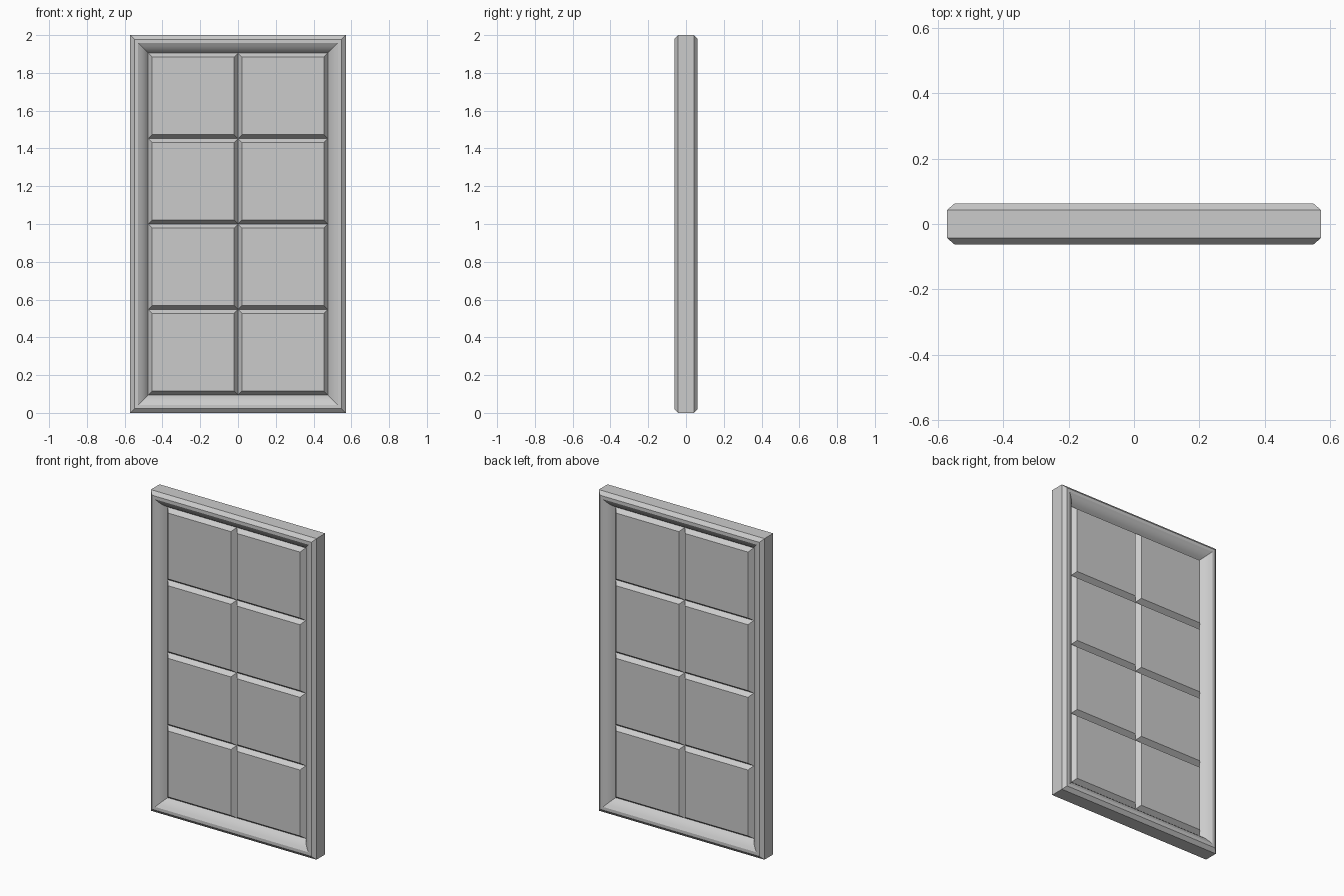
import bpy, bmesh, math

if "Cube" in bpy.data.objects:
    bpy.data.objects.remove(bpy.data.objects["Cube"])

W, H = 0.571, 2.0      # half width and height of the frame
RIM = 0.095            # width of the surround
INNER_Y = 0.012        # half depth where surround meets panes


def loft(name, x0, x1, z0, z1, profile, closed):
    """Sweep an (inset, y) profile round a rectangle with mitred corners."""
    bm = bmesh.new()
    rings = []
    for i, y in profile:
        rings.append([bm.verts.new((x, y, z)) for x, z in (
            (x0 + i, z0 + i), (x1 - i, z0 + i),
            (x1 - i, z1 - i), (x0 + i, z1 - i))])
    n = len(rings)
    for k in range(n if closed else n - 1):
        a, b = rings[k], rings[(k + 1) % n]
        for j in range(4):
            m = (j + 1) % 4
            bm.faces.new((a[j], a[m], b[m], b[j]))
    if not closed:
        bm.faces.new(rings[0])
        bm.faces.new(rings[-1])
    bmesh.ops.recalc_face_normals(bm, faces=bm.faces)
    mesh = bpy.data.meshes.new(name)
    bm.to_mesh(mesh)
    bm.free()
    obj = bpy.data.objects.new(name, mesh)
    bpy.context.collection.objects.link(obj)
    return obj


# Surround: chamfered outside, flat face, softly rounded slope inside
half = [(0.0, -0.043), (0.022, -0.062), (0.042, -0.062)]
for k in range(1, 5):
    t = k / 4
    bulge = 0.004 * math.sin(math.pi * t)
    half.append((0.042 + (RIM - 0.042) * t + bulge,
                 -0.062 + (0.062 - INNER_Y) * t - bulge))
profile = half + [(i, -y) for i, y in reversed(half)]
frame = loft("window_frame", -W, W, 0, H, profile, True)
bpy.context.view_layer.objects.active = frame
frame.select_set(True)
bpy.ops.object.shade_smooth_by_angle(angle=math.radians(25))

# Panes: two columns of four raised panels with bevelled edges
pane_w = W - RIM
pane_h = (H - 2 * RIM) / 4
bevel = 0.021
face_y = 0.04
pane_profile = [(bevel, -face_y), (0, -INNER_Y), (0, INNER_Y), (bevel, face_y)]
for col in range(2):
    for row in range(4):
        x = -pane_w + col * pane_w
        z = RIM + row * pane_h
        loft(f"pane_{col}_{row}", x, x + pane_w, z, z + pane_h, pane_profile, False)
